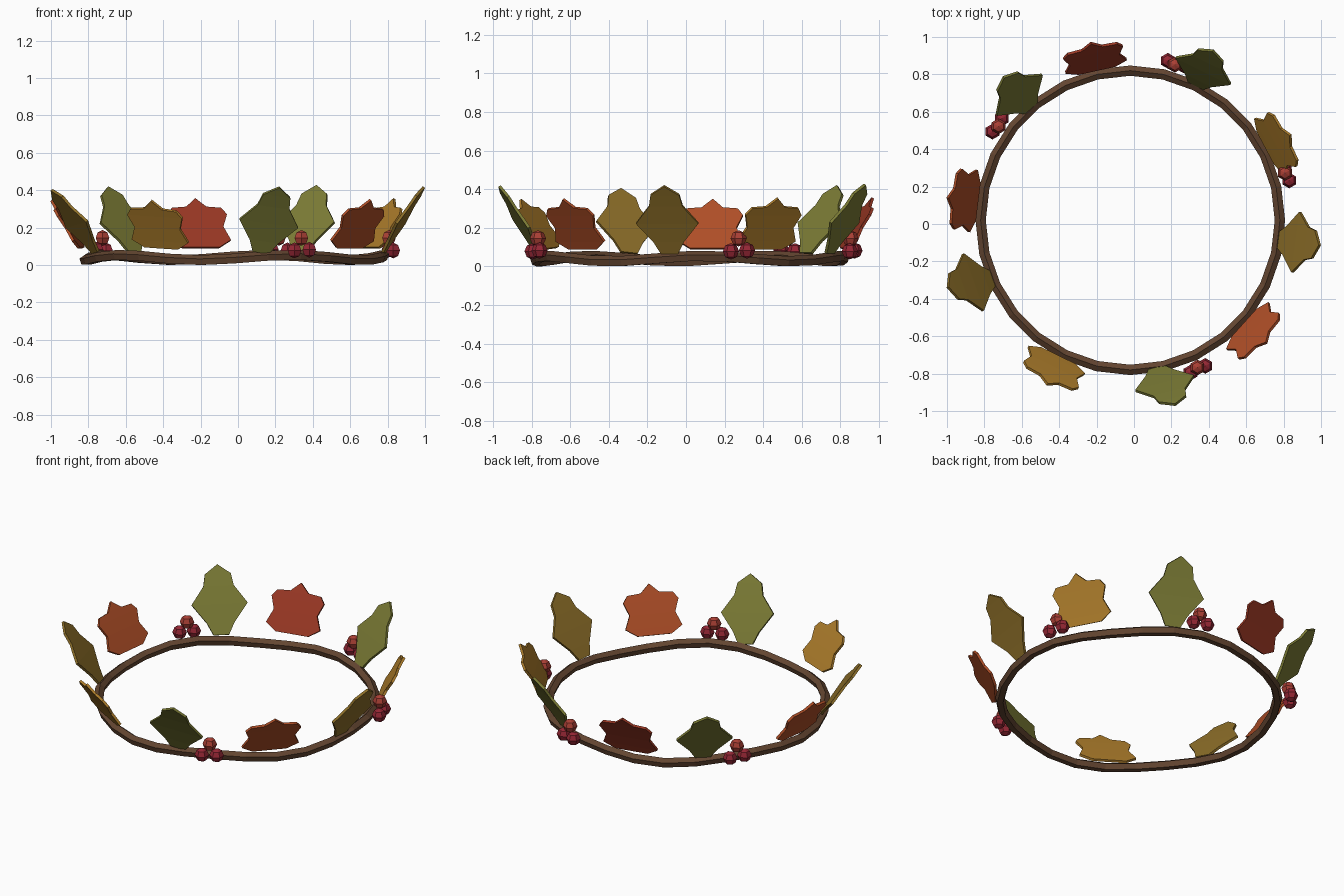
import bpy, bmesh
from math import sin, cos, pi, radians
from mathutils import Vector

if "Cube" in bpy.data.objects:
    bpy.data.objects.remove(bpy.data.objects["Cube"])

CENTER = Vector((-0.02, 0.02, 0))
RING_R = 0.80


def material(name, rgb):
    m = bpy.data.materials.new(name)
    m.diffuse_color = (*rgb, 1)
    m.use_nodes = True
    m.node_tree.nodes["Principled BSDF"].inputs["Base Color"].default_value = m.diffuse_color
    return m


BARK = material("bark", (0.125, 0.06, 0.03))
GREEN = material("green_leaf", (0.195, 0.195, 0.035))
OCHRE = material("ochre_leaf", (0.27, 0.16, 0.022))
GOLD = material("gold_leaf", (0.43, 0.21, 0.025))
RED = material("red_leaf", (0.33, 0.04, 0.018))
ORANGE = material("orange_leaf", (0.42, 0.075, 0.02))
BERRY = material("berry_dark_red", (0.30, 0.02, 0.035))
BERRY_TOP = material("berry_bright_red", (0.40, 0.05, 0.035))


def finish(bm, name, *mats):
    bmesh.ops.recalc_face_normals(bm, faces=bm.faces)
    me = bpy.data.meshes.new(name)
    bm.to_mesh(me)
    bm.free()
    for m in mats:
        me.materials.append(m)
    ob = bpy.data.objects.new(name, me)
    bpy.context.collection.objects.link(ob)
    return ob


def frame(deg):
    a = radians(deg)
    return Vector((cos(a), sin(a), 0)), Vector((-sin(a), cos(a), 0))


# Wavy twig band: five-sided tube around a 28-sided loop
def twig_band(n=28, sides=5, r=0.029):
    bm = bmesh.new()
    rings = []
    for i in range(n):
        deg = 90 + 360 * i / n
        out, _ = frame(deg)
        z = 0.038 + 0.014 * cos(5 * radians(deg + 67))
        rings.append([bm.verts.new(CENTER + out * (RING_R + r * sin(2 * pi * k / sides))
                                   + Vector((0, 0, z + r * cos(2 * pi * k / sides))))
                      for k in range(sides)])
    for i in range(n):
        a, b = rings[i], rings[(i + 1) % n]
        for k in range(sides):
            j = (k + 1) % sides
            bm.faces.new((a[k], a[j], b[j], b[k]))
    finish(bm, "twig_band", BARK)


# Leaf outlines: (half width, distance from the base)
POINTED = [(0.045, 0.01), (0.08, 0.08), (0.163, 0.19), (0.088, 0.295), (0.075, 0.365), (0, 0.42)]
LOBED = [(0.10, 0), (0.168, 0.045), (0.135, 0.125), (0.163, 0.20),
         (0.135, 0.24), (0.055, 0.247), (0, 0.30)]


def leaf(name, deg, outline, mat, tilt=29, roll=0):
    out, tan = frame(deg)
    pointed = outline is POINTED
    base = CENTER + out * (0.80 if pointed else 0.825) + Vector((0, 0, 0.06 if pointed else 0.092))
    ti, ro = radians(tilt), radians(roll)
    up = out * sin(ti) + Vector((0, 0, cos(ti)))
    nrm = out * cos(ti) - Vector((0, 0, sin(ti)))

    def place(u, t):
        x, y = u * cos(ro) + t * sin(ro), t * cos(ro) - u * sin(ro)
        return base + tan * x + up * y + nrm * (0.12 * t * t)

    bm = bmesh.new()
    rows = []
    for w, t in outline:
        us = (-w, w) if w else (0,)
        rows.append([bm.verts.new(place(u, t)) for u in us])
    for a, b in zip(rows, rows[1:]):
        bm.faces.new(a + b[::-1])
    ob = finish(bm, name, mat)
    sol = ob.modifiers.new("thickness", 'SOLIDIFY')
    sol.thickness = 0.015
    sol.offset = 0


# Cluster of three faceted berries, the top one brighter
def berries(name, deg):
    out, tan = frame(deg)
    bm = bmesh.new()
    for u, r, z in ((-0.045, 0.875, 0.078), (0.042, 0.875, 0.082), (0.0, 0.865, 0.145)):
        ret = bmesh.ops.create_uvsphere(bm, u_segments=6, v_segments=4, radius=0.042)
        bmesh.ops.translate(bm, verts=ret["verts"],
                            vec=CENTER + out * r + tan * u + Vector((0, 0, z)))
        if z > 0.1:
            for f in {f for v in ret["verts"] for f in v.link_faces}:
                f.material_index = 1
    finish(bm, name, BERRY, BERRY_TOP)


twig_band()

# Ten leaves, alternating lobed and pointed
for i, (deg, shape, mat, tilt, roll) in enumerate([
        (102.5, LOBED, RED, 27, 0), (64, POINTED, GREEN, 27, 0),
        (28, LOBED, GOLD, 27, 0), (-7.5, POINTED, OCHRE, 29, 0),
        (-42, LOBED, ORANGE, 29, 0), (-80, POINTED, GREEN, 28, 9),
        (-118, LOBED, GOLD, 30, 4), (-157, POINTED, OCHRE, 32, -7),
        (173, LOBED, ORANGE, 30, 0), (131.5, POINTED, GREEN, 29, 0)]):
    kind = "pointed" if shape is POINTED else "lobed"
    leaf(f"{kind}_leaf_{i + 1}", deg, shape, mat, tilt, roll)

for i, deg in enumerate((74, 17, -65.5, 144.5)):
    berries(f"berry_cluster_{i + 1}", deg)
